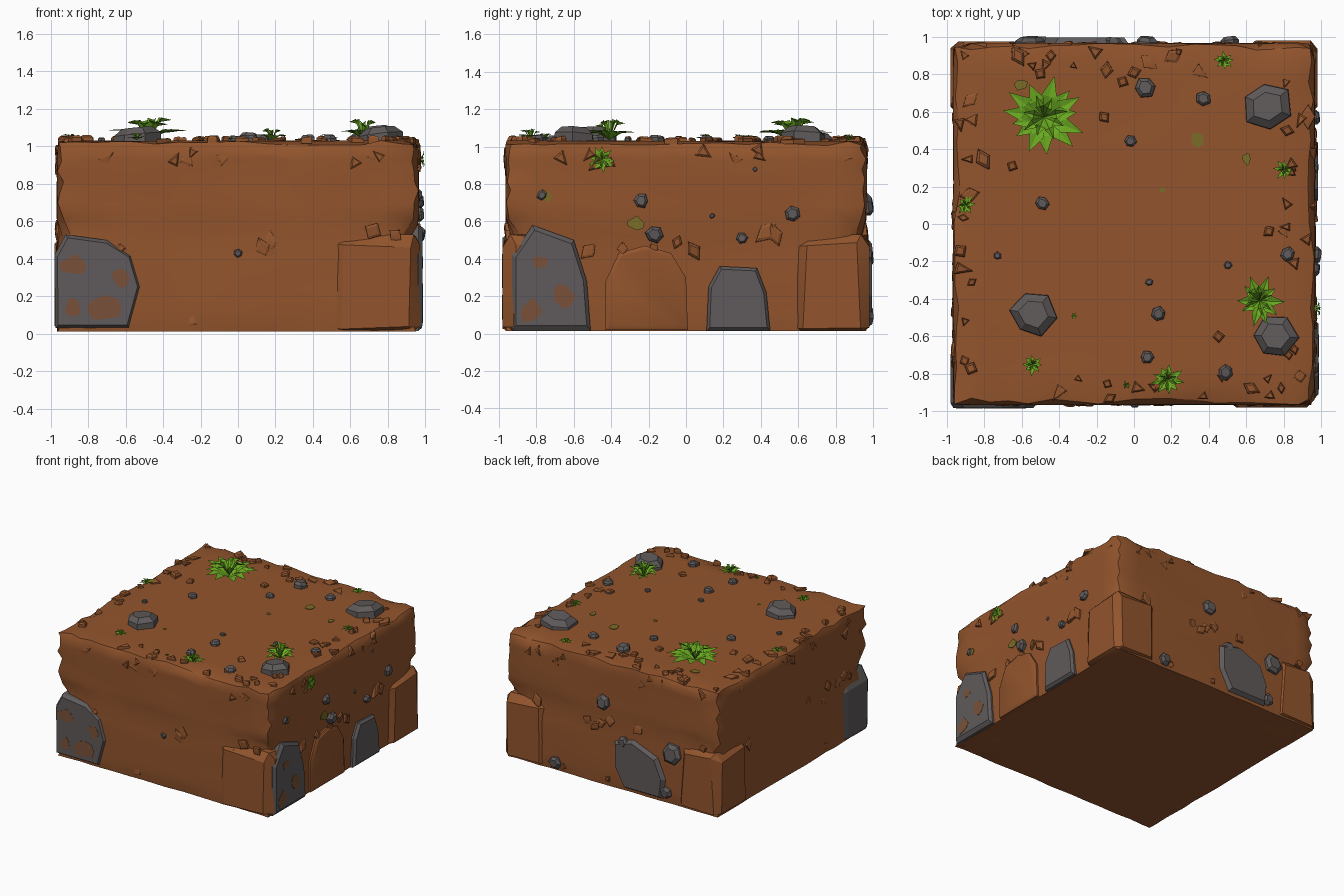
import bpy, bmesh, math, random
from mathutils import Vector, noise

if "Cube" in bpy.data.objects:
    bpy.data.objects.remove(bpy.data.objects["Cube"])

random.seed(4)
R = random.uniform
TOP, SIDE = 1.035, 0.96


def material(name, rgb):
    m = bpy.data.materials.new(name)
    m.diffuse_color = (*rgb, 1)
    m.use_nodes = True
    m.node_tree.nodes["Principled BSDF"].inputs["Base Color"].default_value = m.diffuse_color
    return m


DIRT = material("brown dirt", (0.29, 0.09, 0.026))
STONE = material("grey stone", (0.115, 0.102, 0.103))
STAIN = material("dirt stain on stone", (0.19, 0.083, 0.042))
LEAF = material("leaf green", (0.145, 0.40, 0.015))
MOSS = material("olive moss", (0.19, 0.15, 0.02))


def finish(name, bm, mat, angle=30):
    for f in bm.faces:
        f.smooth = angle > 0
    for e in bm.edges:
        e.smooth = e.calc_face_angle(0) < math.radians(angle)
    me = bpy.data.meshes.new(name)
    bm.to_mesh(me)
    bm.free()
    me.materials.append(mat)
    ob = bpy.data.objects.new(name, me)
    bpy.context.collection.objects.link(ob)


def place(side, u, v, d):
    """u, v across a face of the block, d outward from it"""
    return Vector({"top": (u, v, TOP + d), "front": (u, -SIDE - d, v),
                   "back": (u, SIDE + d, v), "right": (SIDE + d, u, v),
                   "left": (-SIDE - d, u, v)}[side])


def hull(bm, pts):
    vs = [bm.verts.new(p) for p in pts]
    bmesh.ops.convex_hull(bm, input=vs)
    bmesh.ops.delete(bm, geom=[v for v in bm.verts if not v.link_faces], context='VERTS')


def pebble(bm, side, u, v, r, h, n=6, stretch=1.0, turn=None):
    """faceted stone: wide ring sunk in the face, narrower tilted crown"""
    a0 = R(0, 6.28) if turn is None else turn
    tx, ty = R(-.15, .15), R(-.15, .15)
    radii = [R(.85, 1.08) for _ in range(n)]
    pts = []
    for k, d in ((1.0, -0.02), (0.97, h * 0.45), (0.62, h)):
        for i in range(n):
            a = 2 * math.pi * i / n
            x, y = r * k * radii[i] * math.cos(a) * stretch, r * k * radii[i] * math.sin(a)
            X, Y = x * math.cos(a0) - y * math.sin(a0), x * math.sin(a0) + y * math.cos(a0)
            tilt = (X * tx + Y * ty) if d > 0 else 0
            pts.append(place(side, u + X, v + Y, d + tilt))
    hull(bm, pts)


def slab(bm, side, outline, h, chamfer=0.9):
    """stone with a drawn outline set into a side face"""
    cu = sum(p[0] for p in outline) / len(outline)
    cv = sum(p[1] for p in outline) / len(outline)
    pts = []
    for k, d in ((1, -0.12), (1, h * 0.1), (chamfer, h)):
        pts += [place(side, cu + (u - cu) * k, max(0.012, cv + (v - cv) * k), d) for u, v in outline]
    hull(bm, pts)


def block(bm, lo, hi, c=0.06):
    """corner boulder: box with irregular cut corners"""
    pts = []
    for i in range(8):
        corner = [(lo, hi)[(i >> a) & 1][a] for a in range(3)]
        s = [1 if (i >> a) & 1 else -1 for a in range(3)]
        for a in range(3):
            p = [corner[b] - s[b] * c * R(.5, 1.3) * (0.4 if b == 2 and s[2] < 0 else 1) for b in range(3)]
            p[a] = corner[a]
            pts.append(p)
    hull(bm, pts)


# main dirt block with chipped edges and a pinched band at mid height
bm = bmesh.new()
bmesh.ops.create_cube(bm, size=2)
bmesh.ops.subdivide_edges(bm, edges=bm.edges[:], cuts=15, use_grid_fill=True)
for v in bm.verts:
    s = [math.copysign(abs(c) ** 0.8, c) for c in v.co]
    on = [abs(c) > 0.999 for c in v.co]
    p = [s[0] * 0.97, s[1] * 0.97, 0.013 + (s[2] + 1) / 2 * (TOP - 0.013)]
    n = noise.noise(v.co * 2.3)
    band = max(0, 1 - abs(p[2] - 0.51 - 0.05 * n) / 0.07)
    for a in range(3):
        if on[a]:
            depth = 0.006 * (1 + n)
            if sum(on) > 1:
                depth += R(0.0, 0.035) * (0.3 if on[2] and s[2] < 0 else 1)
            if a == 2:
                depth *= 0.0 if s[2] < 0 else 0.7
            else:
                corner = min(abs(v.co.x), abs(v.co.y))
                depth += band * (0.012 + 0.045 * max(0, corner - 0.6) / 0.4)
                if p[2] < 0.48 and s[0] > 0.99 and a == 0:
                    depth += 0.015
            p[a] -= math.copysign(depth, s[a])
        else:
            p[a] += R(-.012, .012) * (abs(s[a]) < 0.95)
    v.co = p
finish("dirt_block", bm, DIRT, 28)

# dirt boulders at the lower corners and on the right side
bm = bmesh.new()
block(bm, (0.5, -0.98, 0.013), (0.972, -0.6, 0.53))
block(bm, (0.6, 0.58, 0.013), (0.98, 0.98, 0.53))
block(bm, (-0.98, 0.58, 0.013), (-0.6, 0.975, 0.52))
slab(bm, "right", [(-.43, .02), (-.43, .28), (-.36, .43), (-.22, .47), (-.08, .43), (0, .3), (.01, .02)], 0.012)
finish("dirt_boulders", bm, DIRT, 28)

# dirt shards along the upper rim, the middle seam and the bottom
bm = bmesh.new()
for side in ("front", "back", "left", "right"):
    for i in range(14):
        u, inn = R(-.9, .9), R(.80, .93)
        sx = -1 if side in ("front", "left") else 1
        uv = (u, sx * inn) if side in ("front", "back") else (sx * inn, u)
        pebble(bm, "top", *uv, R(.02, .045), R(.006, .024), random.choice((3, 4)), R(1, 1.7))
    for i in range(9):
        pebble(bm, side, R(-.85, .85), R(.9, .99), R(.025, .05), R(.004, .016), 3, R(1, 1.8))
    for i in range(7):
        pebble(bm, side, R(-.85, .85), R(.44, .56), R(.025, .05), R(.004, .015), 4, R(1, 1.8))
    for i in range(5):
        pebble(bm, side, R(-.85, .85), R(.06, .1), R(.03, .04), R(.004, .012), 4)
for u, v in ((-.65, .31), (-.16, .57), (-.06, .76), (.72, -.04), (.45, -.6), (-.5, .8)):
    pebble(bm, "top", u, v, 0.035, 0.02, 4)
finish("dirt_shards", bm, DIRT, 20)

# large stones set in the lower sides
bm = bmesh.new()
pts = []
for k, y in ((0.93, -0.982), (1, -0.955), (1, -0.7), (0.85, -0.6)):
    for x, z in ((-.975, .03), (-.98, .42), (-.92, .53), (-.7, .5), (-.57, .42), (-.52, .25), (-.58, .03)):
        pts.append((-.75 + (x + .75) * k, y, max(.015, .27 + (z - .27) * k)))
hull(bm, pts)
slab(bm, "right", [(-.93, .015), (-.93, .42), (-.82, .58), (-.6, .5), (-.53, .28), (-.51, .015)], 0.024)
slab(bm, "right", [(.11, .015), (.12, .25), (.18, .36), (.38, .35), (.43, .22), (.45, .015)], 0.022)
slab(bm, "back", [(-.47, .04), (-.49, .2), (-.42, .36), (-.2, .45), (-.03, .4), (-.03, .2), (-.12, .04)], 0.035)
finish("large_side_stones", bm, STONE, 15)

# stones and pebbles on the top
bm = bmesh.new()
for u, v, r, h in ((.71, .63, .135, .068), (-.54, -.48, .125, .065), (.75, -.6, .125, .065)):
    pebble(bm, "top", u, v, r, h, 6)
for u, v, r in ((.06, .73, .06), (.37, .67, .045), (-.02, .44, .035), (-.49, .11, .038), (.82, -.16, .042),
                (.13, -.48, .045), (.07, -.71, .04), (.49, -.79, .045), (-.73, -.17, .022), (.08, -.31, .022),
                (.5, -.22, .025), (.72, -.03, .02)):
    pebble(bm, "top", u, v, r, r * 0.6)
finish("top_stones", bm, STONE, 15)

# pebbles on the sides
bm = bmesh.new()
for side, u, v, r in (("right", -.77, .74, .03), ("right", -.24, .71, .042), ("right", -.17, .53, .05),
                      ("right", .3, .51, .032), ("right", .57, .64, .042), ("right", .37, .88, .016),
                      ("right", .14, .63, .016), ("back", .07, .69, .065), ("back", -.11, .41, .05),
                      ("back", -.55, .43, .085), ("back", .51, .08, .055), ("back", -.5, .1, .055),
                      ("front", 0, .43, .025)):
    pebble(bm, side, u, v, r, min(.038, r * 0.7))
finish("side_pebbles", bm, STONE, 15)


def patch(bm, side, u, v, ru, rv, d, n=9):
    pts = []
    for i in range(n):
        a, k = 2 * math.pi * i / n, R(.65, 1.1)
        pts.append((u + ru * k * math.cos(a), v + rv * k * math.sin(a)))
    hull(bm, [place(side, x, y, e) for x, y in pts for e in (d - .004, d)])


# dirt stains on the stones
bm = bmesh.new()
for u, v, ru, rv in ((-.88, .36, .07, .06), (-.72, .14, .1, .07), (-.63, .3, .05, .07), (-.88, .14, .05, .05)):
    patch(bm, "front", u, v, ru, rv, 0.024)
for u, v, ru, rv in ((-.83, .12, .07, .07), (-.65, .2, .06, .08), (-.78, .38, .05, .04)):
    patch(bm, "right", u, v, ru, rv, 0.026)
finish("stone_stains", bm, STAIN, 30)

# moss patches
bm = bmesh.new()
for u, v, ru, rv in ((.34, .45, .05, .05), (.15, .18, .02, .015), (.6, .35, .025, .035), (-.6, .74, .04, .03)):
    patch(bm, "top", u, v, ru, rv, 0.004)
for u, v, ru, rv in ((-.27, .59, .05, .04), (-.74, .73, .02, .03)):
    patch(bm, "right", u, v, ru, rv, 0.012)
finish("moss_patches", bm, MOSS)


def tuft(bm, side, u, v, r, h, n):
    """rosette of creased, arching blades in two layers"""
    for layer, (kr, kh, cnt) in enumerate(((1, .5, n), (.6, 1, n * 2 // 3))):
        for i in range(cnt):
            a = 2 * math.pi * (i + .5 * layer) / cnt + R(-.2, .2)
            L, H, w = r * kr * R(.8, 1.1), h * kh * R(.75, 1.0), r * kr * 0.2

            def pt(t, s, z):
                return bm.verts.new(place(side, u + math.cos(a) * t * L - math.sin(a) * s,
                                          v + math.sin(a) * t * L + math.cos(a) * s, z))
            base, mid = pt(0, 0, 0), pt(.5, 0, H * .72)
            lt, rt, tip = pt(.5, w, H * .9), pt(.5, -w, H * .9), pt(1, 0, H * .8)
            for f in ((base, mid, lt), (base, rt, mid), (mid, tip, lt), (mid, rt, tip)):
                bm.faces.new(f)


# grass tufts
bm = bmesh.new()
for side, u, v, r, h, n in (("top", -.48, .57, .21, .135, 13), ("top", .67, -.41, .13, .125, 10),
                            ("top", .18, -.83, .09, .07, 9), ("top", .8, .29, .055, .035, 8),
                            ("top", .48, .87, .055, .035, 8), ("top", -.9, .1, .055, .04, 8),
                            ("top", -.54, -.75, .06, .04, 8), ("top", -.32, -.49, .02, .01, 6),
                            ("right", -.45, .93, .075, .04, 9), ("top", -.04, -.86, .025, .02, 6)):
    tuft(bm, side, u, v, r, h, n)
finish("grass_tufts", bm, LEAF, 0)
